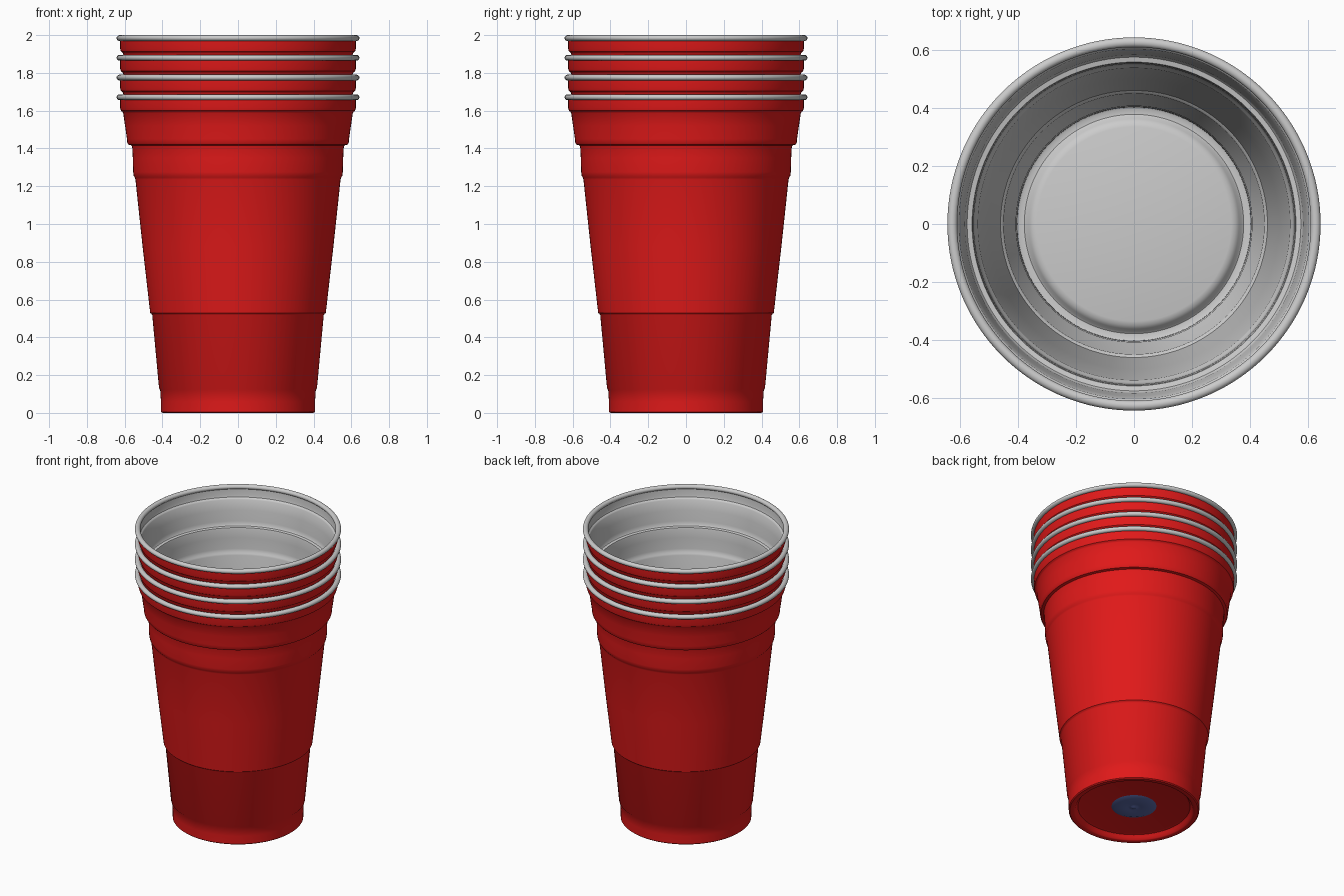
import bpy
import math

if "Cube" in bpy.data.objects:
    bpy.data.objects.remove(bpy.data.objects["Cube"])

SEG = 128      # sides around every lathed part
STEP = 0.1045  # height gained by each nested cup
COUNT = 4


def material(name, rgb):
    mat = bpy.data.materials.new(name)
    mat.diffuse_color = (*rgb, 1)
    mat.use_nodes = True
    mat.node_tree.nodes["Principled BSDF"].inputs["Base Color"].default_value = mat.diffuse_color
    return mat


def lathe(name, profile, mat=None, closed=False):
    """Revolve (radius, z) points about z; normals lie right of the path."""
    verts, rings = [], []
    for r, z in profile:
        if r == 0:
            rings.append([len(verts)] * SEG)
            verts.append((0, 0, z))
        else:
            rings.append(list(range(len(verts), len(verts) + SEG)))
            verts += [(r * math.cos(2 * math.pi * i / SEG),
                       r * math.sin(2 * math.pi * i / SEG), z) for i in range(SEG)]
    pairs = list(zip(rings, rings[1:]))
    if closed:
        pairs.append((rings[-1], rings[0]))
    faces = []
    for a, b in pairs:
        for i in range(SEG):
            j = (i + 1) % SEG
            faces.append(list(dict.fromkeys((a[i], a[j], b[j], b[i]))))
    mesh = bpy.data.meshes.new(name)
    mesh.from_pydata(verts, [], faces)
    if mat:
        mesh.materials.append(mat)
    obj = bpy.data.objects.new(name, mesh)
    bpy.context.collection.objects.link(obj)
    bpy.context.view_layer.objects.active = obj
    obj.select_set(True)
    bpy.ops.object.shade_smooth_by_angle(angle=math.radians(35))
    obj.select_set(False)
    return obj


red = material("red_plastic", (0.75, 0.01, 0.01))
blue = material("blue_plastic", (0.10, 0.14, 0.38))

# Stepped side wall, from foot to rim
wall = [(0.407, 0.006), (0.408, 0.06), (0.412, 0.122), (0.418, 0.130),
        (0.454, 0.518), (0.458, 0.524), (0.465, 0.530),
        (0.505, 0.88), (0.543, 1.235), (0.546, 1.246), (0.552, 1.254), (0.555, 1.275),
        (0.557, 1.35), (0.560, 1.405), (0.563, 1.416), (0.580, 1.420),
        (0.586, 1.428), (0.588, 1.45), (0.598, 1.52), (0.608, 1.588),
        (0.612, 1.594), (0.620, 1.600), (0.624, 1.615), (0.625, 1.672)]
# Underside with raised centre
base = [(0, 0.034), (0.335, 0.034), (0.350, 0.030), (0.360, 0.018),
        (0.368, 0.004), (0.376, 0), (0.400, 0)]
# Inner lining, offset inward from the outer skin
lining = [(r - 0.005, z + 0.004) for r, z in wall]
floor = [(0.396, 0.007), (0.378, 0.007), (0.370, 0.013), (0.362, 0.026),
         (0.350, 0.036), (0.335, 0.040), (0, 0.040)]
# Rolled lip cross-section
lip = [(0.626 + 0.017 * math.cos(math.tau * k / 16),
        1.671 + 0.0155 * math.sin(math.tau * k / 16)) for k in range(16)]
# Round button with a small nub under the floor
button = [(0, 0.018), (0.012, 0.019), (0.022, 0.024), (0.035, 0.026),
          (0.045, 0.023), (0.12, 0.025), (0.14, 0.033)]

parts = [lathe("cup_outer", base + wall, red),
         lathe("cup_lining", lining[::-1] + floor),
         lathe("cup_lip", lip, closed=True),
         lathe("base_button", button, blue)]

# Nest the remaining cups
for n in range(1, COUNT):
    for part in parts:
        copy = part.copy()
        copy.name = f"{part.name}_{n + 1}"
        copy.location.z = n * STEP
        bpy.context.collection.objects.link(copy)
